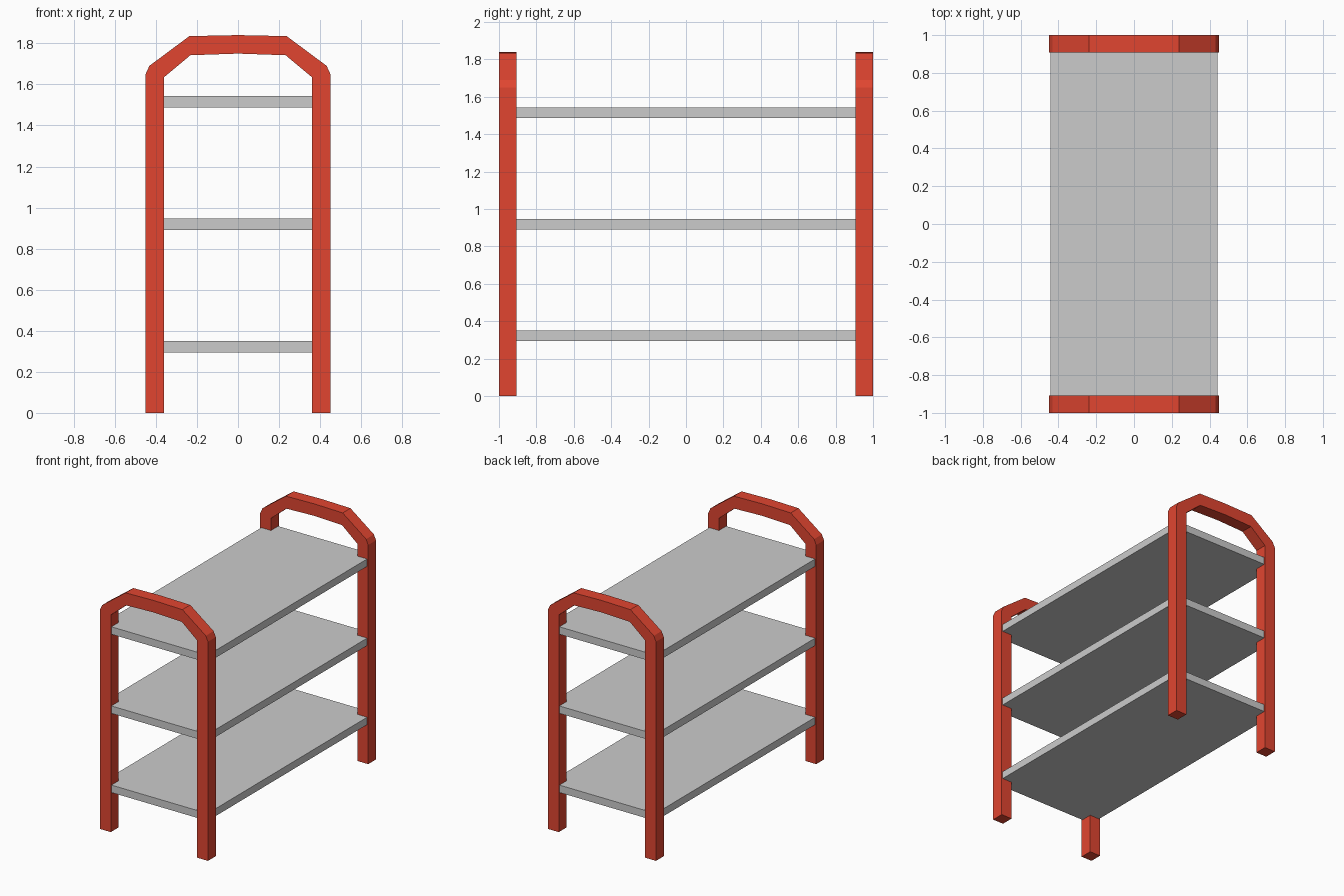
import bpy, bmesh

if "Cube" in bpy.data.objects:
    bpy.data.objects.remove(bpy.data.objects["Cube"])

red = bpy.data.materials.new("red_paint")
red.diffuse_color = (0.75, 0.06, 0.03, 1)
red.use_nodes = True
red.node_tree.nodes["Principled BSDF"].inputs["Base Color"].default_value = red.diffuse_color


def finish(name, bm, mat=None):
    bmesh.ops.recalc_face_normals(bm, faces=bm.faces)
    me = bpy.data.meshes.new(name)
    bm.to_mesh(me)
    bm.free()
    if mat:
        me.materials.append(mat)
    ob = bpy.data.objects.new(name, me)
    bpy.context.collection.objects.link(ob)
    return ob


# right half of the arch outline (x, z), from the foot up to the crown
OUTER = [(0.45, 0), (0.45, 1.65), (0.432, 1.69), (0.237, 1.835), (0, 1.84)]
INNER = [(0.36, 0), (0.36, 1.635), (0.36, 1.635), (0.232, 1.742), (0, 1.75)]


def mirrored(half):
    return half + [(-x, z) for x, z in reversed(half[:-1])]


def end_frame(name, y0, y1):
    # square-section arch: a ring of four corners at each outline station
    bm = bmesh.new()
    rings = []
    for (ox, oz), (ix, iz) in zip(mirrored(OUTER), mirrored(INNER)):
        rings.append([bm.verts.new(p) for p in
                      ((ox, y0, oz), (ox, y1, oz), (ix, y1, iz), (ix, y0, iz))])
    for a, b in zip(rings, rings[1:]):
        for i in range(4):
            j = (i + 1) % 4
            bm.faces.new((a[i], a[j], b[j], b[i]))
    bm.faces.new(rings[0])
    bm.faces.new(rings[-1])
    bmesh.ops.remove_doubles(bm, verts=bm.verts, dist=1e-5)
    return finish(name, bm, red)


def shelf(name, z0, z1):
    bm = bmesh.new()
    bmesh.ops.create_cube(bm, size=1)
    bmesh.ops.scale(bm, vec=(0.882, 1.984, z1 - z0), verts=bm.verts)
    bmesh.ops.translate(bm, vec=(0, 0, (z0 + z1) / 2), verts=bm.verts)
    return finish(name, bm)


# arched end frames
end_frame("front_frame", -1.0, -0.907)
end_frame("back_frame", 0.907, 1.0)

# three shelves running through the posts
for name, z in (("lower_shelf", 0.295), ("middle_shelf", 0.891), ("upper_shelf", 1.487)):
    shelf(name, z, z + 0.056)
